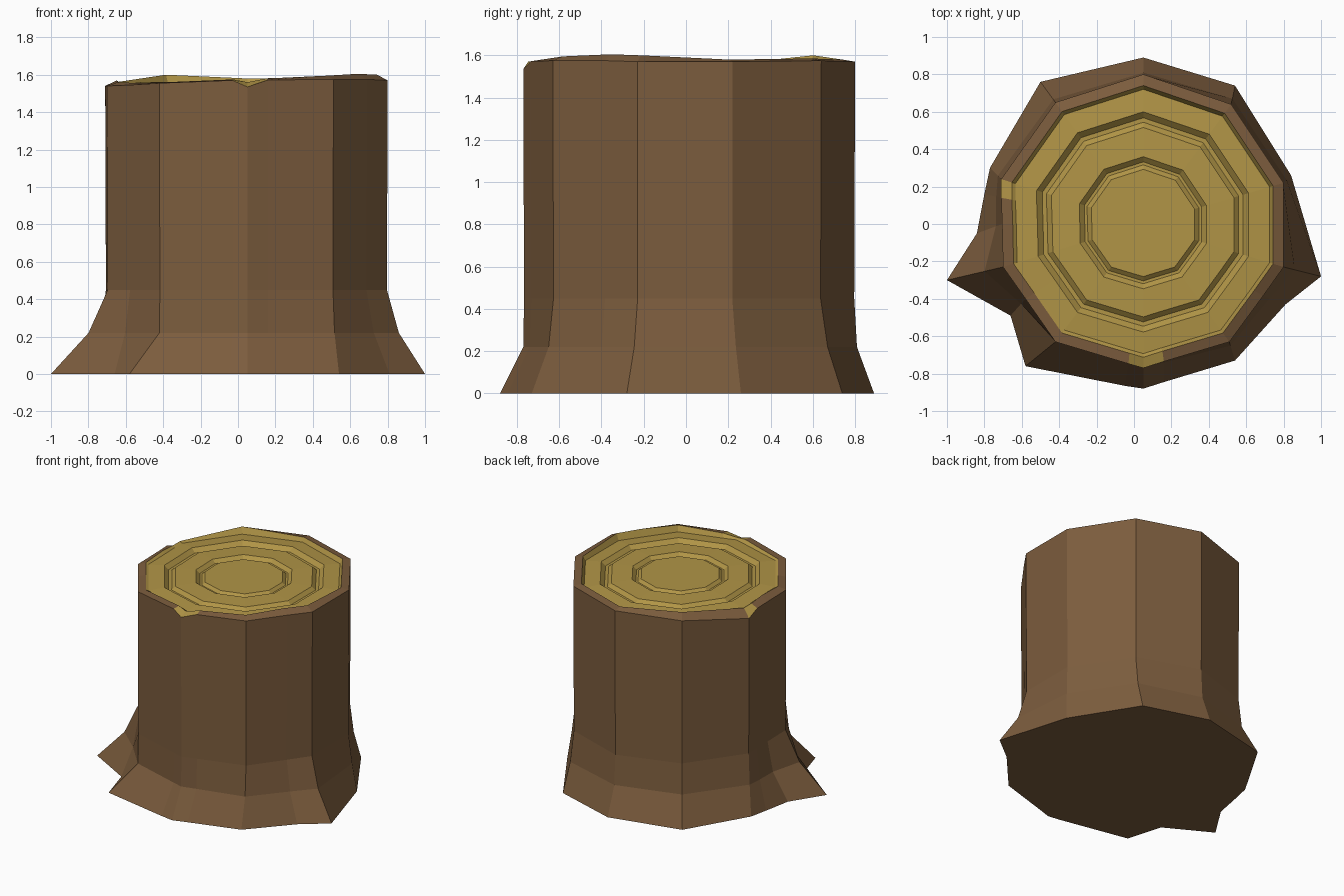
import bpy, bmesh

if "Cube" in bpy.data.objects:
    bpy.data.objects.remove(bpy.data.objects["Cube"])

CX = 0.05  # trunk axis


def material(name, rgb):
    m = bpy.data.materials.new(name)
    m.diffuse_color = (*rgb, 1)
    m.use_nodes = True
    m.node_tree.nodes["Principled BSDF"].inputs["Base Color"].default_value = m.diffuse_color
    return m


bark = material("bark", (0.20, 0.108, 0.047))
wood = material("wood", (0.44, 0.30, 0.062))

# One entry per vertical edge, clockwise from the back:
# foot (x, y), trunk (x, y), flare share at ankle height
columns = [
    ((0.05, 0.89), (0.05, 0.80), 0.1),
    ((0.54, 0.74), (0.52, 0.64), 0.3),
    ((0.84, 0.26), (0.80, 0.22), 0.4),
    ((1.00, -0.28), (0.80, -0.23), 0.3),    # right root
    ((0.81, -0.43), (0.69, -0.385), 0.3),
    ((0.54, -0.73), (0.51, -0.63), 0.2),
    ((0.16, -0.845), (0.16, -0.735), 0.05),
    ((0.05, -0.88), (0.05, -0.77), 0.0),    # front notch
    ((-0.05, -0.865), (-0.03, -0.747), 0.0),
    ((-0.58, -0.76), (-0.42, -0.63), 0.0),  # front left root
    ((-0.66, -0.49), (-0.58, -0.40), 0.3),
    ((-1.00, -0.30), (-0.70, -0.23), 0.33),  # left root
    ((-0.84, -0.05), (-0.705, 0.0), 0.25),
    ((-0.80, 0.16), (-0.71, 0.14), 0.3),
    ((-0.77, 0.30), (-0.71, 0.24), 0.3),    # left notch
    ((-0.50, 0.76), (-0.42, 0.65), 0.15),
]
outer_z = [1.57, 1.575, 1.57, 1.57, 1.575, 1.575, 1.572, 1.535,
           1.57, 1.555, 1.545, 1.54, 1.54, 1.54, 1.50, 1.56]
inner_z = [1.58, 1.585, 1.58, 1.60, 1.605, 1.595, 1.58, 1.56,
           1.575, 1.56, 1.555, 1.56, 1.57, 1.56, 1.56, 1.60]


def scaled(s, zs):
    """Trunk outline scaled about its axis."""
    return [(CX + (t[0] - CX) * s, t[1] * s, z)
            for (_, t, _), z in zip(columns, zs)]


def level(s, z):
    return scaled(s, [z] * len(columns))


def loft(name, loops, mats, cap_first, mat_index=lambda ring, col: 0):
    """Join loops with quads and close the last (and maybe first) one."""
    bm = bmesh.new()
    rows = [[bm.verts.new(p) for p in loop] for loop in loops]
    n = len(columns)
    for r in range(len(rows) - 1):
        a, b = rows[r], rows[r + 1]
        for i in range(n):
            j = (i + 1) % n
            f = bm.faces.new((a[j], a[i], b[i], b[j]))
            f.material_index = mat_index(r, i)
    if cap_first:
        bm.faces.new(rows[0])
    else:
        bm.faces.new(rows[-1][::-1])
    me = bpy.data.meshes.new(name)
    bm.to_mesh(me)
    bm.free()
    for m in mats:
        me.materials.append(m)
    ob = bpy.data.objects.new(name, me)
    bpy.context.collection.objects.link(ob)
    return ob


# Bark: flared foot, straight trunk and narrow chipped rim
foot = [(*f, 0) for f, _, _ in columns]
ankle = [(t[0] + (f[0] - t[0]) * w, t[1] + (f[1] - t[1]) * w, 0.22)
         for f, t, w in columns]
rim = scaled(0.925, inner_z)
chips = {6, 7, 13}
loft("bark", [foot, ankle, level(0.995, 0.45), scaled(1, outer_z), rim],
     [bark, wood], True, lambda r, c: 1 if r == 3 and c in chips else 0)

# Cut face: sunken wood with two growth ring grooves
loft("cut_face", [rim, level(0.90, 1.55),
                  level(0.75, 1.56), level(0.71, 1.53),
                  level(0.68, 1.53), level(0.645, 1.555),
                  level(0.45, 1.56), level(0.415, 1.535),
                  level(0.395, 1.535), level(0.365, 1.555)],
     [wood], False)
